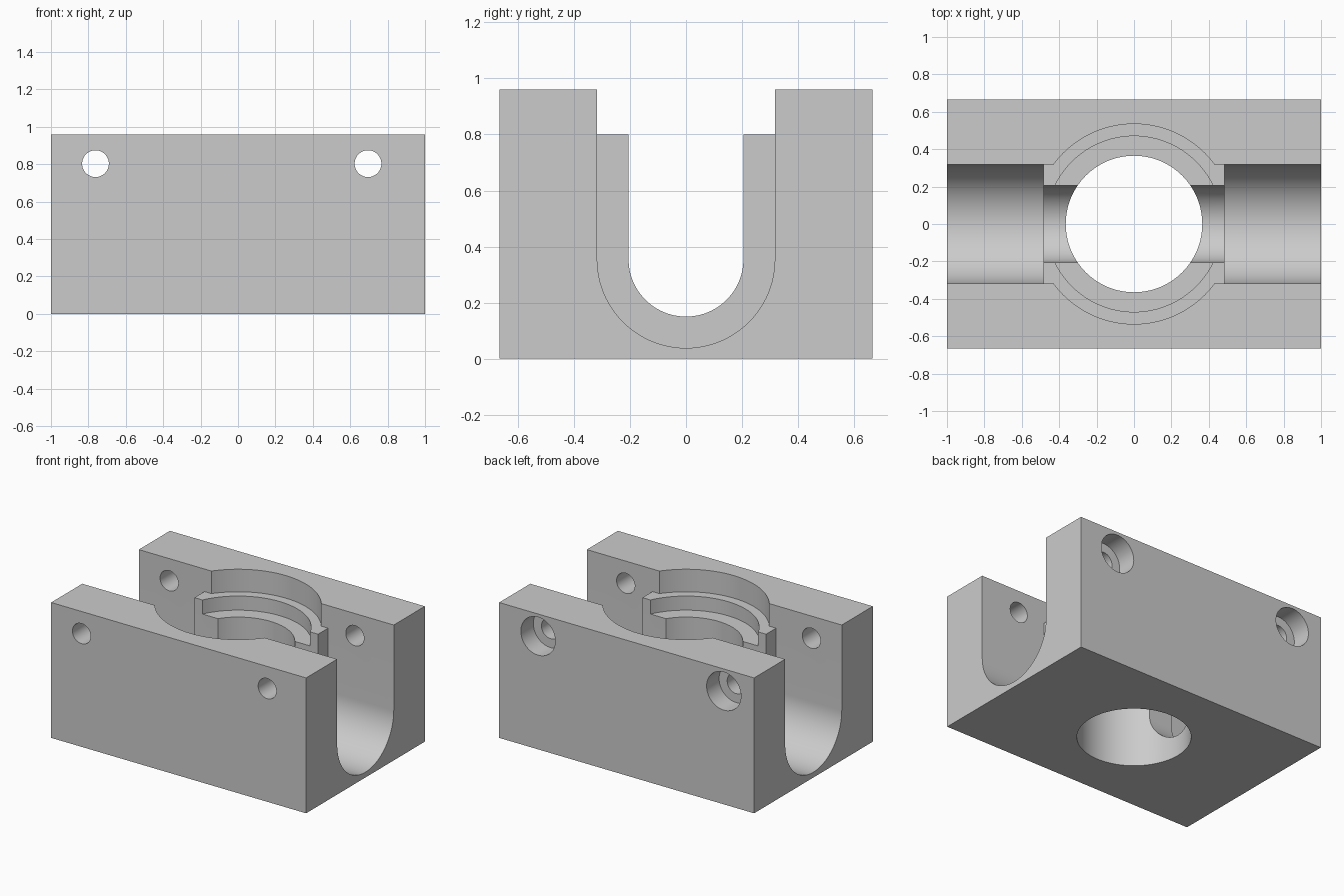
import bpy, bmesh, math

cube = bpy.data.objects.get("Cube")
if cube:
    bpy.data.objects.remove(cube, do_unlink=True)

grey = bpy.data.materials.new("light grey")
grey.use_nodes = True
grey.diffuse_color = (0.6, 0.6, 0.6, 1)
grey.node_tree.nodes["Principled BSDF"].inputs["Base Color"].default_value = (0.6, 0.6, 0.6, 1)

HALF_Y, HEIGHT = 0.665, 0.96
SHELF = 0.80          # top of the inner saddle
SLOT, NECK = 0.317, 0.205   # half widths of the channel
ARC_Z = 0.355         # centre height of the round channel floor
SADDLE = 0.485        # half length of the inner saddle


def to_object(name, bm):
    bmesh.ops.recalc_face_normals(bm, faces=bm.faces)
    mesh = bpy.data.meshes.new(name)
    bm.to_mesh(mesh)
    bm.free()
    mesh.materials.append(grey)
    obj = bpy.data.objects.new(name, mesh)
    bpy.context.scene.collection.objects.link(obj)
    return obj


def prism(name, outline, axis, lo, hi):
    """Extrude a 2D outline along x, y or z from lo to hi."""
    def place(a, b, t):
        return {"x": (t, a, b), "y": (a, t, b), "z": (a, b, t)}[axis]
    bm = bmesh.new()
    face = bm.faces.new([bm.verts.new(place(a, b, lo)) for a, b in outline])
    top = bmesh.ops.extrude_face_region(bm, geom=[face])["geom"]
    move = [v for v in top if isinstance(v, bmesh.types.BMVert)]
    bmesh.ops.translate(bm, verts=move, vec=place(0, 0, hi - lo))
    return to_object(name, bm)


def rect(w, lo, hi):
    return [(-w, lo), (w, lo), (w, hi), (-w, hi)]


def circle(cx, cy, r, n=64):
    return [(cx + r * math.cos(math.tau * i / n), cy + r * math.sin(math.tau * i / n)) for i in range(n)]


def u_shape(r, n=48):
    arc = [(-r * math.cos(math.pi * i / n), ARC_Z - r * math.sin(math.pi * i / n)) for i in range(n + 1)]
    return arc + [(r, HEIGHT + 0.2), (-r, HEIGHT + 0.2)]


def turned(name, profile, n=96):
    """Solid of revolution about z from (radius, height) points."""
    bm = bmesh.new()
    verts = [bm.verts.new((r, 0, z)) for r, z in profile]
    edges = [bm.edges.new(pair) for pair in zip(verts, verts[1:])]
    bmesh.ops.spin(bm, geom=verts + edges, cent=(0, 0, 0), axis=(0, 0, 1),
                   angle=math.tau, steps=n, use_duplicate=False)
    bmesh.ops.remove_doubles(bm, verts=bm.verts, dist=1e-5)
    return to_object(name, bm)


# Main body
block = prism("bearing_block", rect(1, 0, HEIGHT), "z", 0, 1)
bpy.data.objects.remove(block, do_unlink=True)
block = prism("bearing_block", rect(1, -HALF_Y, HALF_Y), "z", 0, HEIGHT)

# Channel: narrow neck all along, wide ends, wide opening above the saddle
cutters = [
    prism("neck_cutter", u_shape(NECK), "x", -1.2, 1.2),
    prism("left_slot_cutter", u_shape(SLOT), "x", SADDLE, 1.2),
    prism("right_slot_cutter", u_shape(SLOT), "x", -1.2, -SADDLE),
    prism("opening_cutter", rect(SLOT, SHELF, HEIGHT + 0.2), "x", -1.2, 1.2),
]

# Stepped vertical bore
cutters.append(turned("bore_cutter", [
    (0, -0.2), (0.365, -0.2), (0.365, 0.70), (0.47, 0.70), (0.47, SHELF),
    (0.535, SHELF), (0.535, HEIGHT + 0.2), (0, HEIGHT + 0.2)]))

# Cross bolt holes, counterbored at the back
for x in (-0.762, 0.695):
    cutters.append(prism("bolt_hole_cutter", circle(x, 0.803, 0.0715), "y", -0.9, 0.9))
    cutters.append(prism("bolt_head_cutter", circle(x, 0.803, 0.135), "y", HALF_Y - 0.14, 0.9))

for cutter in cutters:
    cutter.hide_render = True
    mod = block.modifiers.new(cutter.name, "BOOLEAN")
    mod.operation = "DIFFERENCE"
    mod.solver = "EXACT"
    mod.object = cutter

# Bake the cuts and drop the cutters
bpy.context.view_layer.update()
graph = bpy.context.evaluated_depsgraph_get()
mesh = bpy.data.meshes.new_from_object(block.evaluated_get(graph))
block.modifiers.clear()
block.data = mesh
mesh.name = "bearing_block"
mesh.materials.clear()
mesh.materials.append(grey)
for poly in mesh.polygons:
    poly.material_index = 0
for cutter in cutters:
    bpy.data.objects.remove(cutter, do_unlink=True)

# Smooth curved walls, keep machined edges crisp
bpy.ops.object.select_all(action="DESELECT")
block.select_set(True)
bpy.context.view_layer.objects.active = block
bpy.ops.object.shade_smooth_by_angle(angle=math.radians(20))
